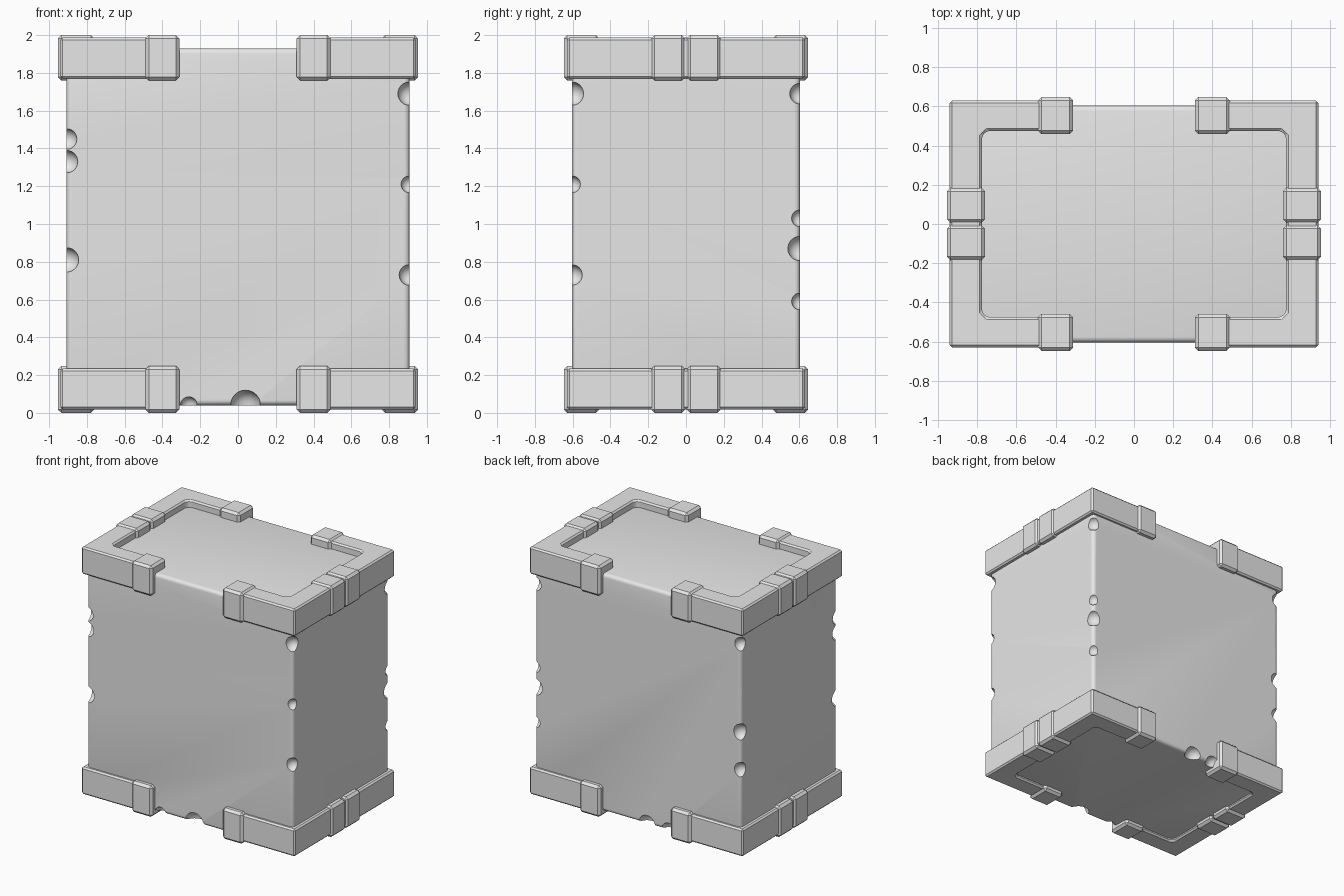
import bpy, bmesh, math
from mathutils import Matrix, Vector

if "Cube" in bpy.data.objects:
    bpy.data.objects.remove(bpy.data.objects["Cube"], do_unlink=True)

grey = bpy.data.materials.new("stone_grey")
grey.use_nodes = True
grey.diffuse_color = (0.8, 0.8, 0.8, 1)
grey.node_tree.nodes["Principled BSDF"].inputs["Base Color"].default_value = (0.8, 0.8, 0.8, 1)


def make_object(name, bm):
    bmesh.ops.recalc_face_normals(bm, faces=bm.faces)
    mesh = bpy.data.meshes.new(name)
    bm.to_mesh(mesh)
    bm.free()
    mesh.materials.append(grey)
    obj = bpy.data.objects.new(name, mesh)
    bpy.context.collection.objects.link(obj)
    return obj


def prism(name, outline, z0, z1, chamfer, segments=1):
    """Extrude an outline upward and chamfer its edges."""
    bm = bmesh.new()
    base = bm.faces.new([bm.verts.new((x, y, z0)) for x, y in outline])
    top = bmesh.ops.extrude_face_region(bm, geom=[base])["geom"]
    for v in top:
        if isinstance(v, bmesh.types.BMVert):
            v.co.z = z1
    bmesh.ops.recalc_face_normals(bm, faces=bm.faces)
    bmesh.ops.bevel(bm, geom=bm.edges[:], offset=chamfer, segments=segments,
                    profile=0.5, affect="EDGES", clamp_overlap=True)
    return make_object(name, bm)


def rect(x0, x1, y0, y1):
    return [(x0, y0), (x1, y0), (x1, y1), (x0, y1)]


def smooth(obj, angle):
    bpy.ops.object.select_all(action="DESELECT")
    obj.select_set(True)
    bpy.context.view_layer.objects.active = obj
    bpy.ops.object.shade_smooth_by_angle(angle=math.radians(angle))


# Worn block body
W, D, BOTTOM, TOP = 0.908, 0.604, 0.04, 1.93
body = prism("block_body", rect(-W, W, -D, D), BOTTOM, TOP, 0.028, 4)

# Chips along the upright edges: (x side, y side, [(height, radius)])
chips = [
    (1, -1, [(1.69, 0.062), (1.21, 0.045), (0.73, 0.055)]),
    (1, 1, [(1.69, 0.055), (1.03, 0.045), (0.87, 0.065), (0.59, 0.045)]),
    (-1, 1, [(1.69, 0.055), (0.99, 0.065), (0.69, 0.058)]),
    (-1, -1, [(1.45, 0.055), (1.33, 0.06), (0.81, 0.065)]),
]
dents = [((sx * W, sy * D, z), r) for sx, sy, row in chips for z, r in row]
# Chips along the lower front and back edges
dents += [((0.04, -D, BOTTOM), 0.08), ((-0.26, -D, BOTTOM), 0.045),
          ((-0.08, D, BOTTOM), 0.07), ((-0.27, D, BOTTOM), 0.06)]

bm = bmesh.new()
for place, radius in dents:
    bmesh.ops.create_uvsphere(bm, u_segments=20, v_segments=12, radius=radius,
                              matrix=Matrix.Translation(Vector(place)))
cutter = make_object("chip_cutter", bm)
cutter.hide_render = True

cut = body.modifiers.new("Chips", "BOOLEAN")
cut.operation = "DIFFERENCE"
cut.solver = "EXACT"
cut.use_self = True
cut.object = cutter
bpy.ops.object.select_all(action="DESELECT")
body.select_set(True)
bpy.context.view_layer.objects.active = body
bpy.ops.object.modifier_apply(modifier=cut.name)
bpy.data.objects.remove(cutter, do_unlink=True)
smooth(body, 35)

# Corner trim and its clasps, on the top and bottom rims and both ends
bracket = [(0.40, -0.63), (0.94, -0.63), (0.94, 0.63), (0.40, 0.63),
           (0.40, 0.475), (0.75, 0.475), (0.775, 0.45),
           (0.775, -0.45), (0.75, -0.475), (0.40, -0.475)]
rims = {"top": ((1.77, 1.987), (1.76, 2.0)),
        "bottom": ((0.018, 0.235), (0.0, 0.248))}

for level, (trim_z, clasp_z) in rims.items():
    for side, sx in (("left", 1), ("right", -1)):
        prism(f"{level}_{side}_trim", [(sx * x, y) for x, y in bracket], *trim_z, 0.012)
        for face, sy in (("front", -1), ("back", 1)):
            long_clasp = rect(sx * 0.31, sx * 0.49, sy * 0.458, sy * 0.647)
            end_clasp = rect(sx * 0.76, sx * 0.953, sy * 0.005, sy * 0.185)
            prism(f"{level}_{side}_{face}_clasp", long_clasp, *clasp_z, 0.018)
            prism(f"{level}_{side}_{face}_end_clasp", end_clasp, *clasp_z, 0.018)
